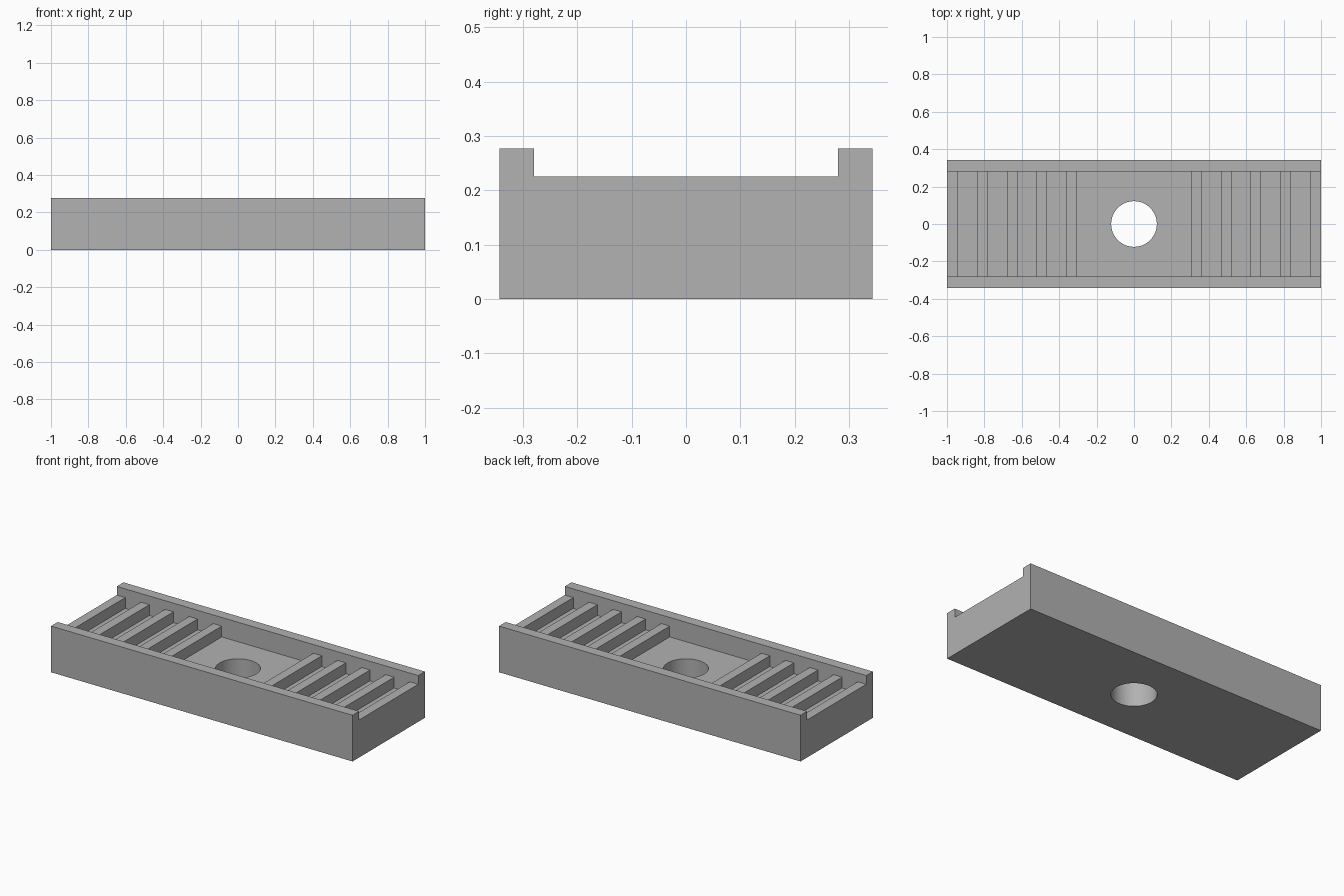
import bpy, bmesh, math

LENGTH, WIDTH, HEIGHT = 2.0, 0.686, 0.277
CHANNEL_HALF = 0.28      # half width between the side rails
RIB_TOP, FLOOR = 0.225, 0.16
PITCH, RIB, RIBS = 0.16, 0.056, 5
HOLE_RADIUS = 0.122

cube = bpy.data.objects.get("Cube")
if cube:
    bpy.data.objects.remove(cube, do_unlink=True)

grey = bpy.data.materials.new("plain_grey")
grey.use_nodes = True
colour = (0.445, 0.445, 0.445, 1)
grey.diffuse_color = colour
grey.node_tree.nodes["Principled BSDF"].inputs["Base Color"].default_value = colour


def add_object(name, bm):
    bmesh.ops.recalc_face_normals(bm, faces=bm.faces)
    mesh = bpy.data.meshes.new(name)
    bm.to_mesh(mesh)
    bm.free()
    mesh.materials.append(grey)
    obj = bpy.data.objects.new(name, mesh)
    bpy.context.collection.objects.link(obj)
    return obj


def extrude_profile(name, points, half_depth):
    """Extrude an (x, z) outline along y."""
    bm = bmesh.new()
    face = bm.faces.new([bm.verts.new((x, -half_depth, z)) for x, z in points])
    result = bmesh.ops.extrude_face_region(bm, geom=[face])
    moved = [v for v in result["geom"] if isinstance(v, bmesh.types.BMVert)]
    bmesh.ops.translate(bm, verts=moved, vec=(0, 2 * half_depth, 0))
    return add_object(name, bm)


# Solid block
half = LENGTH / 2
body = extrude_profile("ribbed_block", [(-half, 0), (half, 0), (half, HEIGHT), (-half, HEIGHT)], WIDTH / 2)

# Comb-shaped cutter: leaves ribs at both ends and an open middle bay
left = [(-half - 0.1, HEIGHT + 0.1), (-half - 0.1, RIB_TOP)]
for i in range(RIBS):
    start = -half + i * PITCH
    if i:
        left += [(start, FLOOR), (start, RIB_TOP)]
    left += [(start + RIB, RIB_TOP), (start + RIB, FLOOR)]
right = [(-x, z) for x, z in reversed(left)]
comb = extrude_profile("channel_cutter", left + right, CHANNEL_HALF)

# Round through hole
bm = bmesh.new()
bmesh.ops.create_cone(bm, cap_ends=True, segments=64, radius1=HOLE_RADIUS,
                      radius2=HOLE_RADIUS, depth=1)
hole = add_object("hole_cutter", bm)

bpy.context.view_layer.objects.active = body
body.select_set(True)
for cutter in (comb, hole):
    mod = body.modifiers.new(cutter.name, "BOOLEAN")
    mod.operation = "DIFFERENCE"
    mod.solver = "EXACT"
    mod.object = cutter
    bpy.ops.object.modifier_apply(modifier=mod.name)
    bpy.data.objects.remove(cutter, do_unlink=True)

bpy.ops.object.select_all(action="DESELECT")
body.select_set(True)
bpy.ops.object.shade_smooth_by_angle(angle=math.radians(30))
